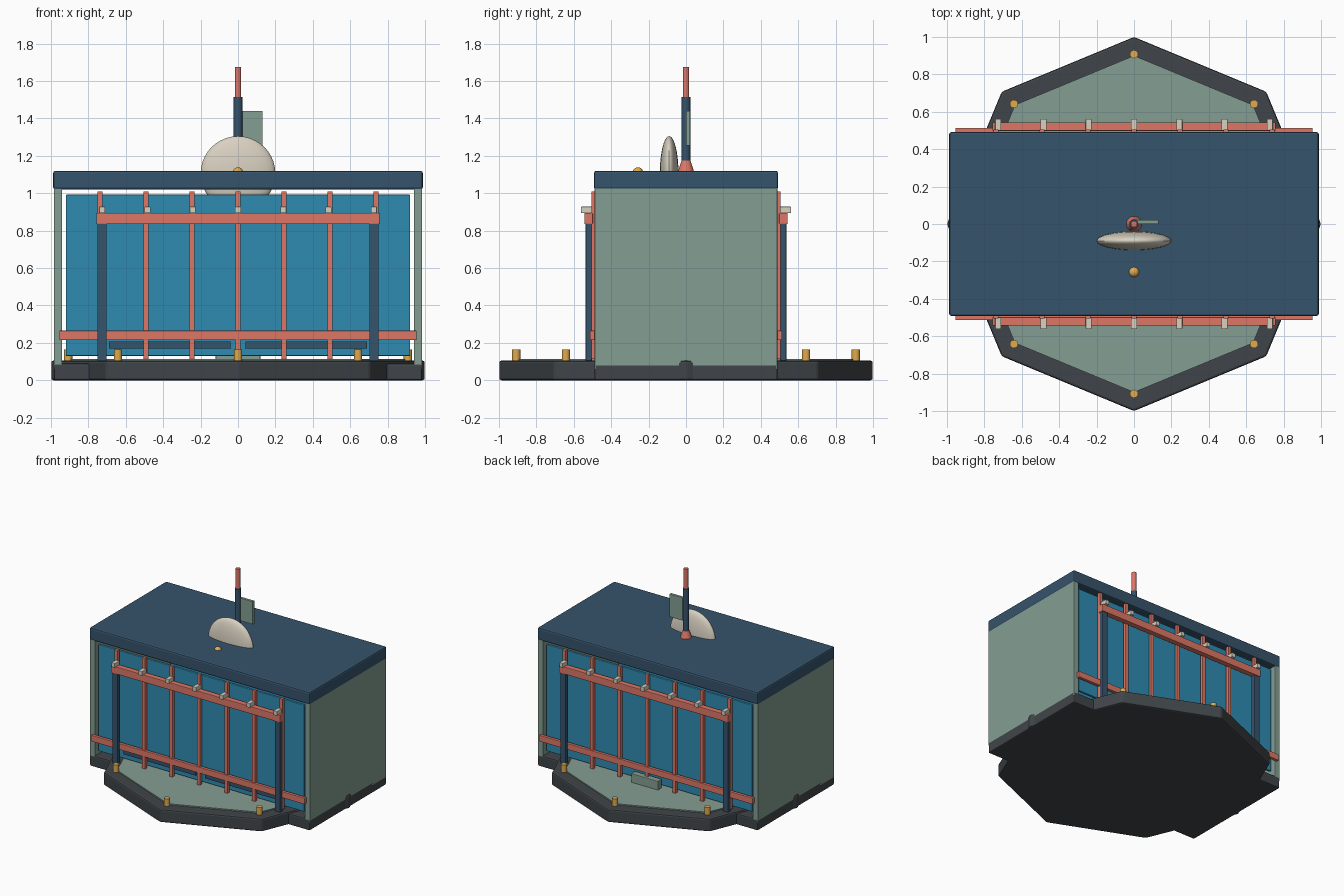
import bpy, bmesh
from math import cos, sin, pi

if "Cube" in bpy.data.objects:
    bpy.data.objects.remove(bpy.data.objects["Cube"])

def mat(name, hexcol):
    m = bpy.data.materials.new(name)
    rgb = [int(hexcol[i:i + 2], 16) / 255 for i in (0, 2, 4)]
    m.diffuse_color = [c ** 2.2 for c in rgb] + [1]
    m.use_nodes = True
    m.node_tree.nodes["Principled BSDF"].inputs["Base Color"].default_value = m.diffuse_color
    return m

NAVY, CORAL, SAGE = mat("navy", "39546b"), mat("coral", "dd7766"), mat("sage", "839d91")
GLASS, DARK = mat("blue_panel", "338ab0"), mat("charcoal", "42474b")
CREAM, GOLD = mat("cream", "d8d0c0"), mat("gold", "dfa94f")

def finish(o, name, m, bevel=0, smooth=False):
    o.name = name
    o.data.materials.append(m)
    if bevel:
        b = o.modifiers.new("bevel", "BEVEL")
        b.width, b.segments = bevel, 2
    if smooth:
        bpy.ops.object.shade_smooth_by_angle()
    return o

# box from its x, y and z ranges
def box(name, m, x, y, z, bevel=0):
    bpy.ops.mesh.primitive_cube_add(size=1, location=[sum(r) / 2 for r in (x, y, z)])
    o = bpy.context.object
    o.scale = [abs(r[1] - r[0]) for r in (x, y, z)]
    bpy.ops.object.transform_apply(location=False, rotation=False, scale=True)
    return finish(o, name, m, bevel)

# upright cylinder or cone
def rod(name, m, x, y, z0, z1, r, r2=None, n=24):
    bpy.ops.mesh.primitive_cone_add(vertices=n, radius1=r, radius2=r if r2 is None else r2,
                                    depth=z1 - z0, location=(x, y, (z0 + z1) / 2))
    return finish(bpy.context.object, name, m, smooth=True)

def ball(name, m, loc, size):
    bpy.ops.mesh.primitive_uv_sphere_add(segments=32, ring_count=20, radius=1, location=loc)
    o = bpy.context.object
    o.scale = size
    bpy.ops.object.transform_apply(location=False, rotation=False, scale=True)
    return finish(o, name, m, smooth=True)

# octagonal slab with corners on the axes
def octagon(name, m, r, z0, z1, bevel):
    bm = bmesh.new()
    f = bm.faces.new([bm.verts.new((r * cos(i * pi / 4), r * sin(i * pi / 4), z0)) for i in range(8)])
    top = bmesh.ops.extrude_face_region(bm, geom=[f])["geom"]
    for v in top:
        if isinstance(v, bmesh.types.BMVert):
            v.co.z = z1
    bmesh.ops.recalc_face_normals(bm, faces=bm.faces)
    me = bpy.data.meshes.new(name)
    bm.to_mesh(me)
    o = bpy.data.objects.new(name, me)
    bpy.context.collection.objects.link(o)
    finish(o, name, m, bevel)

# base and deck
octagon("base_platform", DARK, 1.0, 0, 0.105, 0.012)
octagon("deck", SAGE, 0.9, 0.05, 0.114, 0)
box("base_plinth", DARK, (-0.985, 0.985), (-0.49, 0.49), (0, 0.09), 0.01)
for i in range(8):
    a = i * pi / 4
    rod("deck_bolt", GOLD, 0.908 * cos(a), 0.908 * sin(a), 0.105, 0.165, 0.022)

# side walls and roof
for s in (-1, 1):
    box("side_wall", SAGE, (s * 0.94, s * 0.985), (-0.488, 0.488), (0.06, 1.06), 0.004)
box("roof", NAVY, (-0.988, 0.988), (-0.492, 0.492), (1.02, 1.12), 0.012)

# front and back screens
for s, side in ((-1, "front"), (1, "back")):
    box(side + "_panel", GLASS, (-0.92, 0.92), (s * 0.45, s * 0.47), (0.13, 0.992), 0.004)
    box(side + "_lower_rail", CORAL, (-0.955, 0.955), (s * 0.488, s * 0.513), (0.215, 0.265), 0.003)
    box(side + "_upper_rail", CORAL, (-0.757, 0.757), (s * 0.498, s * 0.543), (0.835, 0.895), 0.004)
    for i in range(-3, 4):
        x = i * 0.246
        box(side + "_bar", CORAL, (x - 0.014, x + 0.014), (s * 0.48, s * 0.506), (0.114, 1.01), 0.003)
        x = i * 0.242
        box(side + "_clip", CREAM, (x - 0.016, x + 0.016), (s * 0.50, s * 0.562), (0.893, 0.928), 0.003)
    for t in (-1, 1):
        box(side + "_post", NAVY, (t * 0.703, t * 0.752), (s * 0.503, s * 0.536), (0.1, 0.84), 0.004)
        if s < 0:
            box("front_track", NAVY, (t * 0.04, t * 0.69), (-0.484, -0.45), (0.17, 0.208), 0.003)
box("back_step_box", SAGE, (-0.12, 0.12), (0.48, 0.53), (0.11, 0.185), 0.004)

# roof fittings: dish, mast, flag and lamp
ball("roof_dish", CREAM, (0, -0.09, 1.105), (0.2, 0.05, 0.2))
ball("roof_lamp", GOLD, (0, -0.257, 1.112), (0.028, 0.028, 0.026))
rod("mast_collar", CORAL, 0, 0, 1.115, 1.175, 0.043, 0.024)
rod("mast", NAVY, 0, 0, 1.1, 1.515, 0.023)
rod("mast_tip", CORAL, 0, 0, 1.51, 1.675, 0.017)
box("flag", SAGE, (0.015, 0.132), (0.0, 0.022), (1.255, 1.44), 0.002)
